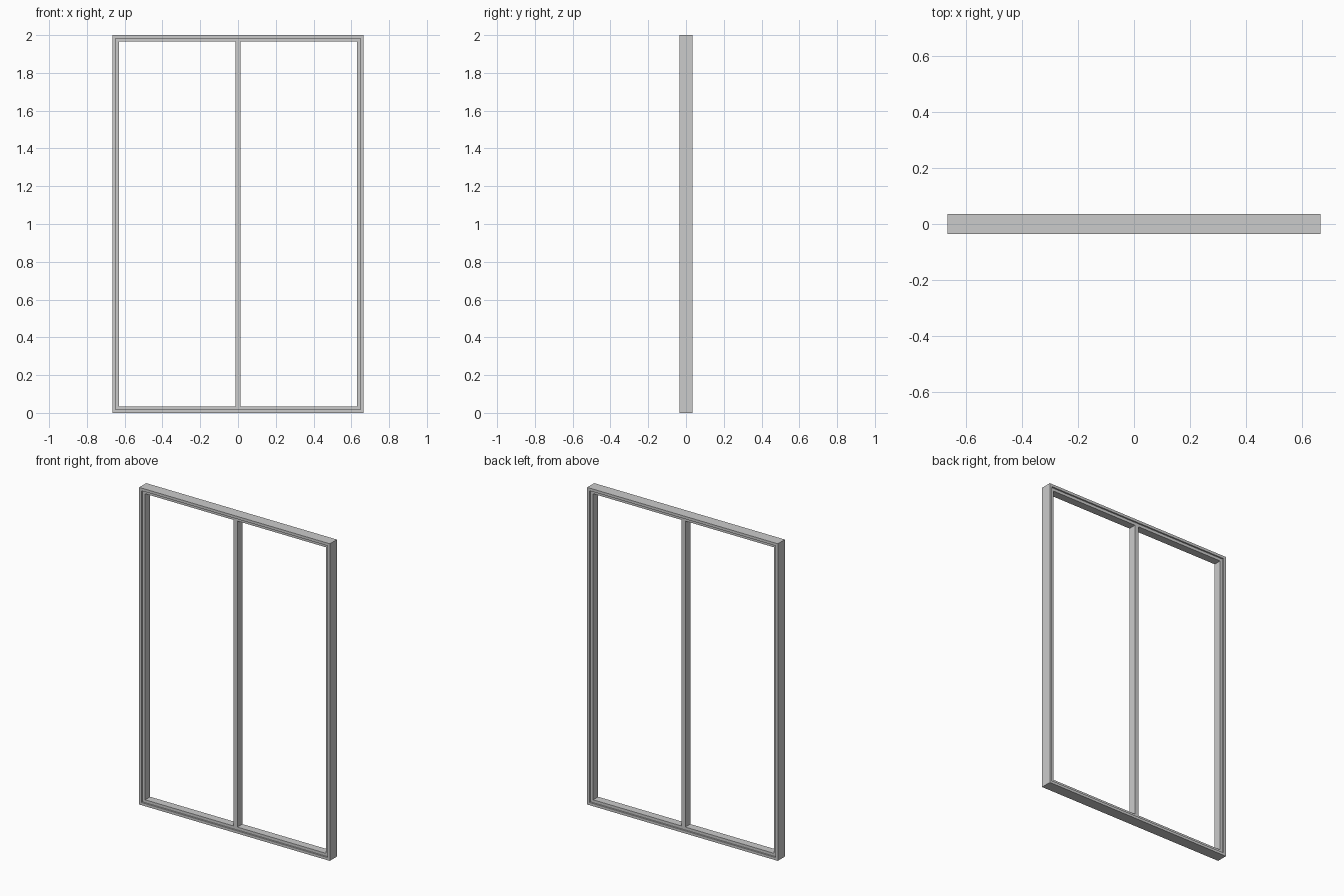
import bpy, bmesh

if "Cube" in bpy.data.objects:
    bpy.data.objects.remove(bpy.data.objects["Cube"])

W, H = 0.665, 2.0      # outer half width, height


def ring(name, profile):
    """Sweep a closed (inset, y) profile round the rectangle with mitred corners."""
    bm = bmesh.new()
    loops = []
    for sx, top in ((-1, 0), (1, 0), (1, 1), (-1, 1)):
        loops.append([bm.verts.new((sx * (W - i), y, H - i if top else i)) for i, y in profile])
    n = len(profile)
    for c in range(4):
        a, b = loops[c], loops[(c + 1) % 4]
        for k in range(n):
            m = (k + 1) % n
            bm.faces.new((a[k], b[k], b[m], a[m]))
    finish(name, bm)


def post(name, outline, z0, z1):
    """Extrude an (x, y) outline upwards."""
    bm = bmesh.new()
    face = bm.faces.new([bm.verts.new((x, y, z0)) for x, y in outline])
    up = bmesh.ops.extrude_face_region(bm, geom=[face])["geom"]
    bmesh.ops.translate(bm, vec=(0, 0, z1 - z0),
                        verts=[g for g in up if isinstance(g, bmesh.types.BMVert)])
    finish(name, bm)


def finish(name, bm):
    bmesh.ops.recalc_face_normals(bm, faces=bm.faces)
    me = bpy.data.meshes.new(name)
    bm.to_mesh(me)
    bm.free()
    bpy.context.collection.objects.link(bpy.data.objects.new(name, me))


# outer frame: full-depth rim with a stepped-back inner bar on both sides
D, d, rim, inner = 0.035, 0.025, 0.017, 0.035
ring("outer_frame", [(0, -D), (rim, -D), (rim, -d), (inner, -d),
                     (inner, d), (rim, d), (rim, D), (0, D)])

# central mullion
m = 0.013
post("mullion", [(-m, -d), (m, -d), (m, d), (-m, d)], 0.034, H - 0.034)
